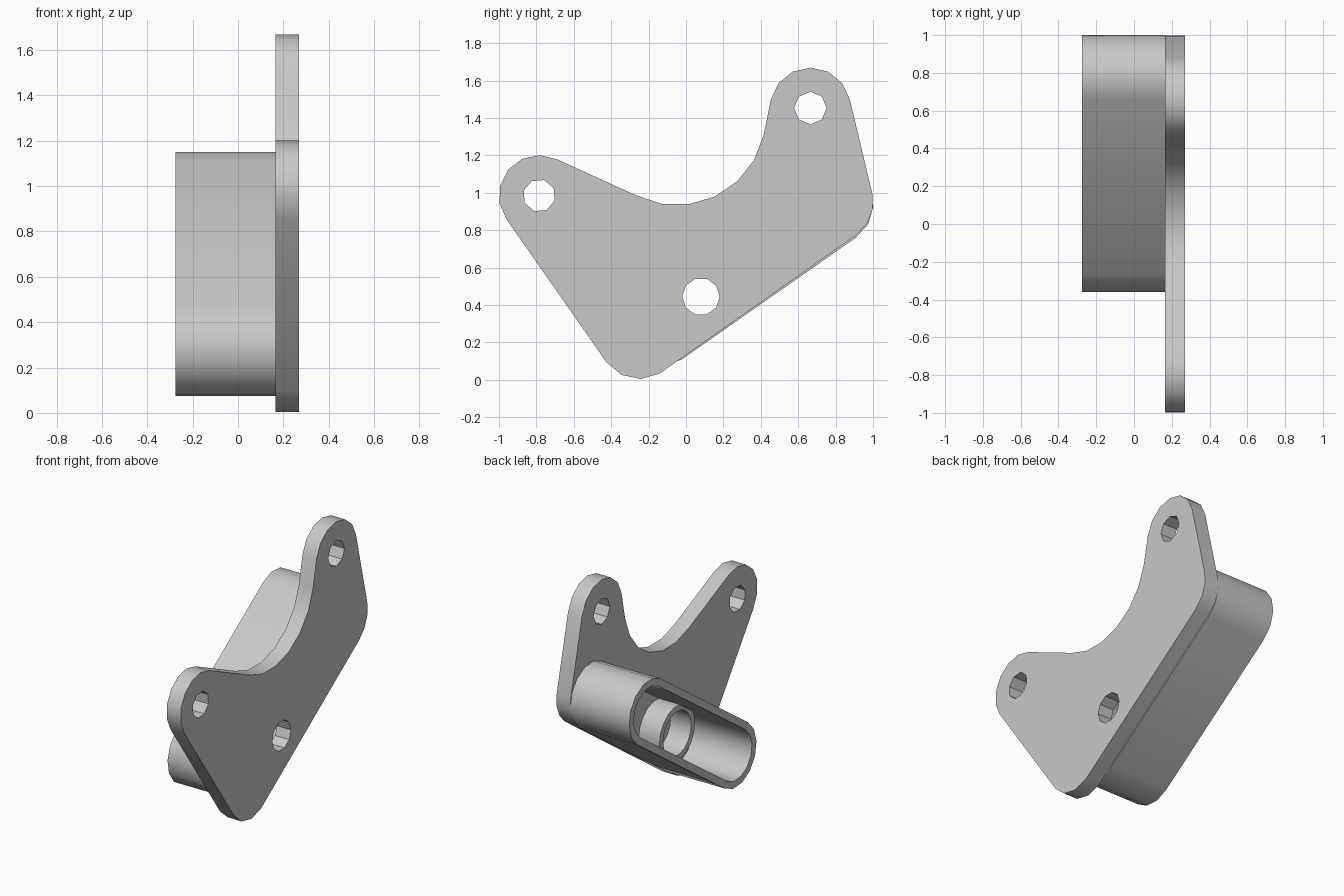
import bpy
import bmesh
from math import cos, sin, radians, atan2, degrees
from mathutils import Vector

cube = bpy.data.objects.get("Cube")
if cube:
    bpy.data.objects.remove(cube, do_unlink=True)

GREY = (0.58, 0.58, 0.58, 1.0)
metal = bpy.data.materials.new("plain_grey")
metal.use_nodes = True
metal.diffuse_color = GREY
metal.node_tree.nodes["Principled BSDF"].inputs["Base Color"].default_value = GREY


def arc(center, radius, start, end, steps):
    """Points in the (y, z) plane from the start to the end angle in degrees."""
    angles = [radians(start + (end - start) * i / steps) for i in range(steps + 1)]
    return [(center[0] + radius * cos(a), center[1] + radius * sin(a)) for a in angles]


def ring(center, radius, sides, phase=0):
    return arc(center, radius, phase, phase + 360, sides)[:-1]


def slot(a, b, radius, steps=7):
    """Stadium outline around the segment from a to b."""
    t = degrees(atan2(b[1] - a[1], b[0] - a[0]))
    return arc(b, radius, t - 90, t + 90, steps) + arc(a, radius, t + 90, t + 270, steps)


def extrude_profile(name, loops, x0, x1):
    """Fill an outline with holes and extrude it along x."""
    bm = bmesh.new()
    for loop in loops:
        verts = [bm.verts.new((x0, y, z)) for y, z in loop]
        for i, v in enumerate(verts):
            bm.edges.new((verts[i - 1], v))
    bmesh.ops.triangle_fill(bm, edges=bm.edges[:], use_beauty=True, normal=Vector((1, 0, 0)))
    out = bmesh.ops.extrude_face_region(bm, geom=bm.faces[:], use_keep_orig=True)
    moved = [g for g in out["geom"] if isinstance(g, bmesh.types.BMVert)]
    bmesh.ops.translate(bm, verts=moved, vec=(x1 - x0, 0, 0))
    bmesh.ops.recalc_face_normals(bm, faces=bm.faces[:])
    mesh = bpy.data.meshes.new(name)
    bm.to_mesh(mesh)
    bm.free()
    mesh.materials.append(metal)
    obj = bpy.data.objects.new(name, mesh)
    bpy.context.collection.objects.link(obj)
    bpy.ops.object.select_all(action="DESELECT")
    obj.select_set(True)
    bpy.context.view_layer.objects.active = obj
    bpy.ops.object.shade_smooth_by_angle(angle=radians(32))
    return obj


# Shared centres in the (y, z) plane
upper_lobe = (0.665, 1.453)
front_lobe = (-0.785, 0.985)
pivot = (0.08, 0.445)
slot_low, slot_high = (-0.145, 0.287), (0.785, 0.937)
R = 0.216
inner_face, outer_face, open_end = 0.165, 0.27, -0.275

# Mounting plate with rounded corners, a concave top and three holes
outline = (arc((0.785, 0.95), R, -55, 12, 3)
           + arc(upper_lobe, R, 12, 168, 6)
           + arc((-0.05, 1.41), 0.476, -12, -117, 6)
           + arc(front_lobe, R, 64, 217, 6)
           + arc((-0.25, 0.22), R, 215, 301, 3))
extrude_profile("mounting_plate",
                [outline,
                 ring(upper_lobe, 0.087, 8),
                 ring(front_lobe, 0.087, 8, 27),
                 ring(pivot, 0.1, 10)],
                inner_face, outer_face)

# Open slot-shaped housing behind the plate
extrude_profile("slot_housing",
                [slot(slot_low, slot_high, R), slot(slot_low, slot_high, R - 0.048)],
                open_end, inner_face)

# Hollow boss around the lower hole, inside the housing
extrude_profile("inner_boss",
                [ring(pivot, 0.19, 18), ring(pivot, 0.15, 18)],
                0.01, inner_face)
